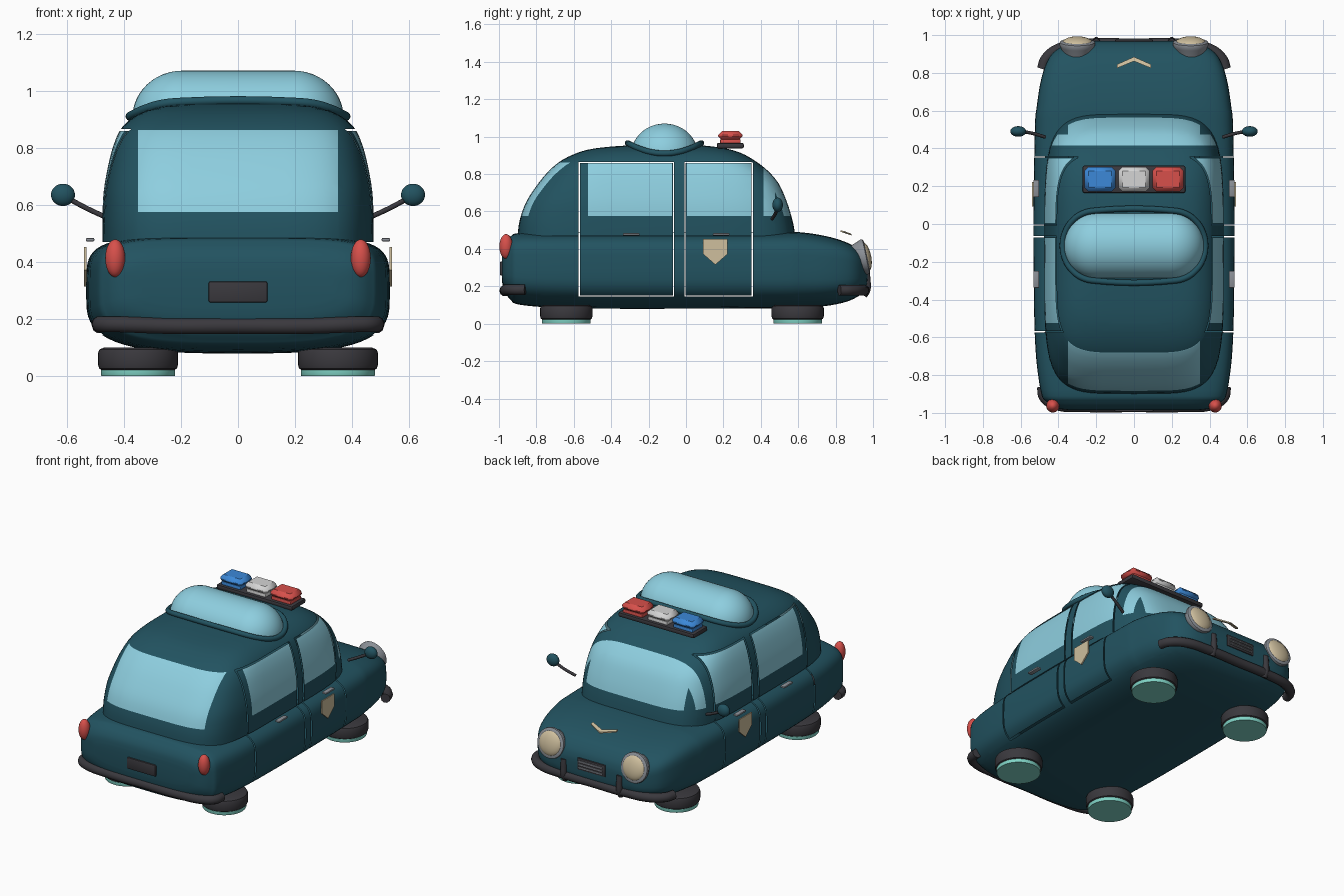
import bpy, bmesh, math
from mathutils import Vector, Matrix

if "Cube" in bpy.data.objects:
    bpy.data.objects.remove(bpy.data.objects["Cube"])

def mat(name, r, g, b):
    m = bpy.data.materials.new(name)
    m.diffuse_color = (r, g, b, 1)
    m.use_nodes = True
    m.node_tree.nodes["Principled BSDF"].inputs["Base Color"].default_value = m.diffuse_color
    return m

TEAL = mat("dark_teal_paint", .016, .086, .118)
GLASS = mat("pale_blue_glass", .27, .62, .74)
GLOW = mat("aqua_glow", .22, .66, .57)
BLACK = mat("black_rubber", .042, .040, .047)
RED = mat("red_light", .68, .08, .07)
BLUE = mat("blue_light", .045, .25, .69)
WHITE = mat("white_light", .66, .66, .66)
CREAM = mat("cream", .62, .52, .34)
GREY = mat("grey_metal", .26, .28, .31)

def finish(name, bm, *mats, angle=40):
    bmesh.ops.recalc_face_normals(bm, faces=bm.faces)
    me = bpy.data.meshes.new(name)
    bm.to_mesh(me)
    bm.free()
    for m in mats:
        me.materials.append(m)
    me.shade_smooth()
    me.set_sharp_from_angle(angle=math.radians(angle))
    ob = bpy.data.objects.new(name, me)
    bpy.context.collection.objects.link(ob)
    return ob

def smooth_rows(rows, n=4):
    """Catmull-Rom interpolation of a table of section parameters."""
    out = []
    for i in range(len(rows) - 1):
        q = [Vector(rows[max(0, min(len(rows) - 1, i + k))]) for k in (-1, 0, 1, 2)]
        for s in range(n):
            t = s / n
            out.append(.5 * (2 * q[1] + (q[2] - q[0]) * t + (2 * q[0] - 5 * q[1] + 4 * q[2] - q[3]) * t * t
                             + (3 * q[1] - q[0] - 3 * q[2] + q[3]) * t ** 3))
    return out + [Vector(rows[-1])]

def spow(v, e):
    return math.copysign(abs(v) ** e, v)

def loft(rings):
    bm = bmesh.new()
    loops = [[bm.verts.new(p) for p in r] for r in rings]
    n = len(loops[0])
    for a, b in zip(loops, loops[1:]):
        for i in range(n):
            bm.faces.new((a[i], a[(i + 1) % n], b[(i + 1) % n], b[i]))
    bm.faces.new(loops[0])
    bm.faces.new(loops[-1])
    return bm

def cut(bm, axis, values):
    for v in values:
        no = Vector((0, 0, 0))
        no[axis] = 1
        bmesh.ops.bisect_plane(bm, geom=bm.verts[:] + bm.edges[:] + bm.faces[:], plane_co=no * v, plane_no=no, dist=1e-5)

# Open hairline gaps around the doors
DOORS = [(-.57, -.067), (-.005, .355)]
GAP, LOW, HIGH = .0035, .148, .862
def door_gaps(bm):
    cut(bm, 1, [y + s for d in DOORS for y in d for s in (-GAP, GAP)])
    cut(bm, 2, [z + s for z in (LOW, HIGH) for s in (-GAP, GAP)])
    gone = []
    for f in bm.faces:
        c = f.calc_center_median()
        if abs(c.x) < .3 or not LOW - GAP < c.z < HIGH + GAP:
            continue
        side = any(abs(c.y - y) < GAP for d in DOORS for y in d)
        flat = any(abs(c.z - z) < GAP for z in (LOW, HIGH)) and any(a < c.y < b for a, b in DOORS)
        if side or flat:
            gone.append(f)
    bmesh.ops.delete(bm, geom=gone, context='FACES')

# Lower body: sections along y (y, half width, bottom, top)
rows = [(-.985, .34, .24, .37), (-.975, .41, .185, .42), (-.94, .465, .13, .465), (-.88, .495, .1, .486),
        (-.6, .525, .082, .49), (0, .532, .08, .49), (.5, .525, .082, .49), (.62, .515, .085, .488),
        (.75, .495, .095, .468), (.85, .465, .115, .438), (.91, .425, .14, .405), (.95, .36, .17, .36),
        (.966, .29, .2, .32), (.97, .24, .23, .29)]
rings = []
for y, w, b, t in smooth_rows(rows):
    ring = []
    for i in range(64):
        a = math.tau * i / 64
        e = 2 / 5 if math.sin(a) > 0 else 2 / 3.2
        ring.append((w * spow(math.cos(a), e), y, (b + t) / 2 + (t - b) / 2 * spow(math.sin(a), e)))
    rings.append(ring)
bm = loft(rings)
door_gaps(bm)
finish("lower_body", bm, TEAL)

# Cabin: horizontal sections (z, half width, rear y, front y)
rows = [(.47, .475, -.90, .585), (.55, .475, -.89, .57), (.65, .47, -.855, .54), (.75, .452, -.79, .495),
        (.82, .432, -.73, .435), (.87, .407, -.67, .37), (.91, .362, -.59, .30), (.935, .305, -.50, .22),
        (.95, .22, -.36, .12), (.957, .08, -.2, .02)]
rings = []
for z, w, b, f in smooth_rows(rows):
    rings.append([(w * spow(math.cos(a), .42), (b + f) / 2 + (f - b) / 2 * spow(math.sin(a), .42), z)
                  for a in (math.tau * i / 72 for i in range(72))])
bm = loft(rings)
W0, W1 = .575, .862
cut(bm, 0, (-.35, .35))
cut(bm, 1, (-.525, -.075, .005, .347, .415, .475))
cut(bm, 2, (W0, W1))
door_gaps(bm)
for f in bm.faces:
    c = f.calc_center_median()
    side = any(a < c.y < b for a, b in ((-.525, -.075), (.005, .347), (.415, .475)))
    ends = abs(c.x) < .35 and (c.y < -.6 or c.y > .415)
    f.material_index = int(W0 < c.z < W1 and (side or ends))
finish("cabin", bm, TEAL, GLASS)

def box(name, loc, size, m, bevel=0, rot=None, segs=2):
    bm = bmesh.new()
    bmesh.ops.create_cube(bm, size=1, matrix=Matrix.Diagonal((*size, 1)))
    if bevel:
        bmesh.ops.bevel(bm, geom=bm.edges[:], offset=bevel, segments=segs, affect='EDGES', profile=.5)
    bm.transform(Matrix.Translation(loc) @ (rot or Matrix()))
    return finish(name, bm, m)

def ball(name, loc, size, m, rot=None):
    bm = bmesh.new()
    bmesh.ops.create_uvsphere(bm, u_segments=28, v_segments=16, radius=1)
    bm.transform(Matrix.Translation(loc) @ (rot or Matrix()) @ Matrix.Diagonal((*size, 1)))
    return finish(name, bm, m)

def lathe(name, loc, profile, m, rot=None, n=40):
    """Solid of revolution about local z from (radius, height) pairs."""
    bm = loft([[(r * math.cos(math.tau * i / n), r * math.sin(math.tau * i / n), z) for i in range(n)]
               for r, z in profile])
    bm.transform(Matrix.Translation(loc) @ (rot or Matrix()))
    return finish(name, bm, m)

def tube(name, pts, r, m, closed=False):
    cu = bpy.data.curves.new(name, 'CURVE')
    cu.dimensions = '3D'
    cu.bevel_depth, cu.bevel_resolution, cu.resolution_u, cu.use_fill_caps = r, 3, 6, True
    sp = cu.splines.new('BEZIER')
    sp.bezier_points.add(len(pts) - 1)
    for p, co in zip(sp.bezier_points, pts):
        p.co = co
        p.handle_left_type = p.handle_right_type = 'AUTO'
    sp.use_cyclic_u = closed
    tmp = bpy.data.objects.new("tmp", cu)
    bm = bmesh.new()
    me = bpy.data.meshes.new_from_object(tmp)
    bm.from_mesh(me)
    bpy.data.objects.remove(tmp)
    bpy.data.meshes.remove(me)
    for f in bm.faces:
        f.material_index = 0
    return finish(name, bm, m)

def plate(name, pts, depth, m):
    bm = bmesh.new()
    f = bm.faces.new([bm.verts.new(p) for p in pts])
    ext = bmesh.ops.extrude_face_region(bm, geom=[f])
    bmesh.ops.translate(bm, vec=depth, verts=[v for v in ext['geom'] if isinstance(v, bmesh.types.BMVert)])
    return finish(name, bm, m)

# Bumpers
def bumper(name, half):
    tube(name, [(-x, y, z) for x, y, z in half] + [(0, half[-1][1], half[-1][2])] + half[::-1], .029, BLACK)
bumper("rear_bumper", [(.485, -.86, .182), (.475, -.915, .182), (.43, -.95, .182), (.25, -.967, .176)])
bumper("front_bumper", [(.485, .82, .178), (.465, .875, .178), (.39, .93, .178), (.22, .953, .178)])

# Grille, number plate and hood chevron
box("grille", (0, .968, .285), (.2, .016, .075), BLACK, .004)
for k in (-1, 0, 1):
    box("grille_bar", (0, .978, .285 + k * .02), (.17, .008, .007), GREY)
box("number_plate", (0, -.985, .295), (.205, .02, .074), BLACK, .006)
plate("hood_chevron", [(0, .885, .472), (.09, .845, .487), (.09, .825, .492), (0, .862, .48),
                       (-.09, .825, .492), (-.09, .845, .487)], (0, 0, .008), CREAM)

for s in (-1, 1):
    # Hover pads
    for y in (-.64, .597):
        lathe("hover_pad", (s * .35, y, 0), [(.125, .02), (.136, .027), (.14, .04), (.14, .082), (.135, .094), (.12, .1)], BLACK)
        lathe("pad_glow", (s * .35, y, 0), [(.128, 0), (.13, .004), (.13, .022)], GLOW)
    # Headlights, tilted back
    tilt = Matrix.Rotation(math.radians(-78), 4, 'X')
    lathe("headlight_ring", (s * .3, .945, .355), [(.07, -.06), (.088, -.01), (.095, .005), (.093, .018), (.08, .024)], GREY, tilt)
    ball("headlight_lens", (s * .3, .958, .358), (.08, .08, .032), CREAM, tilt)
    tube("bumper_post", [(s * .2, .95, .15), (s * .2, .967, .18), (s * .2, .967, .24), (s * .2, .962, .285)], .02, BLACK)
    ball("tail_light", (s * .43, -.962, .413), (.035, .036, .066), RED)
    # Wing mirrors
    tube("mirror_arm", [(s * .47, .46, .56), (s * .53, .478, .588), (s * .59, .49, .62)], .009, BLACK)
    ball("mirror", (s * .613, .49, .635), (.042, .028, .039), TEAL)
    # Door shields and handles
    plate("door_shield", [(s * .531, .092, .452), (s * .531, .222, .452), (s * .531, .222, .372),
                          (s * .531, .157, .315), (s * .531, .092, .372)], (s * .008, 0, 0), CREAM)
    for y in (-.293, .188):
        box("door_handle", (s * .518, y, .478), (.03, .09, .012), GREY, .004)

# Roof dome: half capsule lying across the car
bm = bmesh.new()
bmesh.ops.create_uvsphere(bm, u_segments=40, v_segments=24, radius=1)
cut(bm, 0, (0,))
cut(bm, 2, (0,))
bmesh.ops.delete(bm, geom=[f for f in bm.faces if f.calc_center_median().z < 0], context='FACES')
mid = [e for e in bm.edges if all(abs(v.co.x) < 1e-4 for v in e.verts)]
bmesh.ops.split_edges(bm, edges=mid)
for f in bm.faces:
    sx = math.copysign(1, f.calc_center_median().x)
    for v in f.verts:
        if abs(v.co.x) < 1e-4:
            v.co.x = sx * 1e-3
ends = [[v for v in bm.verts if abs(v.co.x - s * 1e-3) < 1e-4] for s in (-1, 1)]
ends = [sorted(e, key=lambda v: v.co.y) for e in ends]
for v in bm.verts:
    v.co = (v.co.x * .175 + math.copysign(.195, v.co.x), v.co.y * .178 - .115, v.co.z * .165 + .905)
for i in range(len(ends[0]) - 1):
    bm.faces.new((ends[0][i], ends[0][i + 1], ends[1][i + 1], ends[1][i]))
finish("roof_dome", bm, GLASS, angle=60)

# Dome rim draped over the roof
rim = []
for s in (1, -1):
    for k in range(9):
        a = -math.pi / 2 + math.pi * k / 8
        c = math.cos(a)
        rim.append((s * (.2 + .178 * c), -.115 + s * .186 * math.sin(a), .96 - .05 * c ** 2))
tube("dome_rim", rim, .016, TEAL, closed=True)

# Roof light bar
box("light_bar_base", (0, .237, .952), (.545, .145, .03), BLACK, .01)
for name, x, m in (("blue_beacon", -.18, BLUE), ("white_beacon", 0, WHITE), ("red_beacon", .18, RED)):
    box(name + "_foot", (x, .237, .972), (.14, .11, .03), m, .006)
    box(name, (x, .237, 1.005), (.165, .132, .05), m, .022, segs=1)
